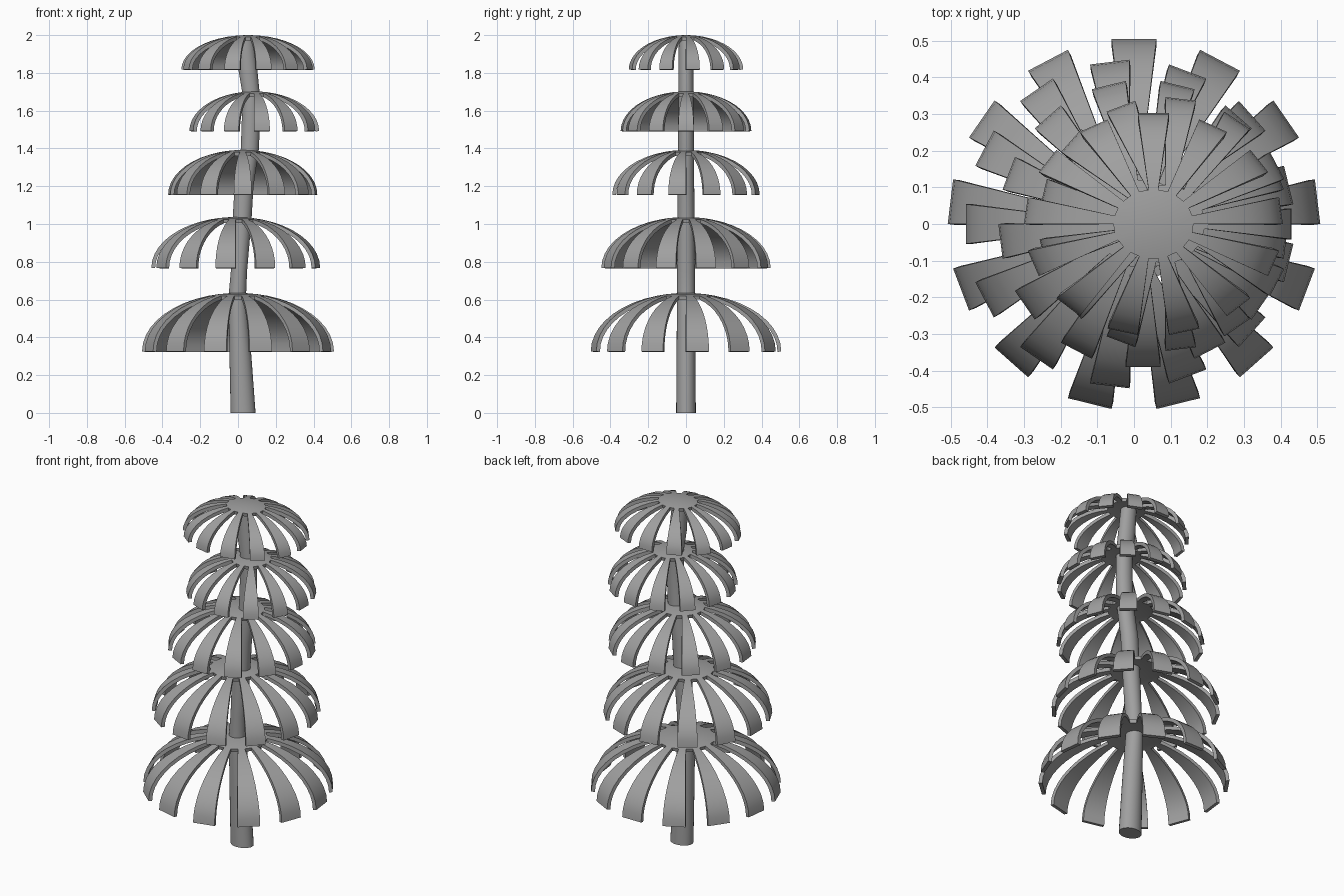
import bpy, bmesh, math

if "Cube" in bpy.data.objects:
    bpy.data.objects.remove(bpy.data.objects["Cube"])

GREY = bpy.data.materials.new("plain_grey")
GREY.diffuse_color = (0.35, 0.35, 0.35, 1)
GREY.use_nodes = True
GREY.node_tree.nodes["Principled BSDF"].inputs["Base Color"].default_value = GREY.diffuse_color


def finish(bm, name, thickness=0.0):
    """Turn a bmesh into a smooth object, optionally thickened inwards."""
    bmesh.ops.recalc_face_normals(bm, faces=bm.faces)
    mesh = bpy.data.meshes.new(name)
    bm.to_mesh(mesh)
    bm.free()
    obj = bpy.data.objects.new(name, mesh)
    bpy.context.collection.objects.link(obj)
    mesh.materials.append(GREY)
    bpy.ops.object.select_all(action='DESELECT')
    obj.select_set(True)
    bpy.context.view_layer.objects.active = obj
    if thickness:
        mod = obj.modifiers.new("thickness", 'SOLIDIFY')
        mod.thickness = thickness
        mod.offset = -1
        bpy.ops.object.modifier_apply(modifier=mod.name)
    bpy.ops.object.shade_smooth_by_angle(angle=math.radians(35))
    return obj


def branch_tier(name, cx, rx, ry, z0, z1, start):
    """Half ellipsoid with a closed cap and 13 drooping strips."""
    columns, rings, cap = 26, 12, 3
    bm = bmesh.new()
    step = math.tau / columns
    first = math.radians(start) - step / 2
    apex = bm.verts.new((cx, 0, z1))
    grid = []
    # Cap rings end at 18 degrees, strips continue down to the rim
    tilts = [6, 12, 18] + [18 + 8 * k for k in range(1, rings - cap + 1)]
    for t in tilts:
        t = math.radians(t)
        grid.append([bm.verts.new((cx + rx * math.sin(t) * math.cos(first + i * step),
                                   ry * math.sin(t) * math.sin(first + i * step),
                                   z0 + (z1 - z0) * math.cos(t)))
                     for i in range(columns)])
    for i in range(columns):
        j = (i + 1) % columns
        bm.faces.new((apex, grid[0][i], grid[0][j]))
        for k in range(rings - 1):
            if k < cap - 1 or i % 2 == 0:
                bm.faces.new((grid[k][i], grid[k + 1][i], grid[k + 1][j], grid[k][j]))
    finish(bm, name, 0.02)


# Branch tiers: centre x, radius x, radius y, rim z, top z, angle of first strip
TIERS = [
    (0.0, 0.508, 0.508, 0.325, 0.635, 90),
    (-0.012, 0.450, 0.448, 0.768, 1.037, 180),
    (0.025, 0.395, 0.393, 1.155, 1.392, 270),
    (0.086, 0.346, 0.346, 1.492, 1.702, 0),
    (0.053, 0.353, 0.305, 1.818, 2.0, 90),
]
for n, tier in enumerate(TIERS, 1):
    branch_tier(f"branch_tier_{n}", *tier)

# Trunk rings: z, centre x, radius x
TRUNK = [(0, 0.027, 0.066), (0.3, 0.013, 0.058), (0.63, -0.003, 0.046),
         (0.75, 0.005, 0.043), (1.03, 0.022, 0.05), (1.2, 0.032, 0.05),
         (1.4, 0.063, 0.048), (1.55, 0.068, 0.048), (1.7, 0.068, 0.046),
         (1.82, 0.052, 0.05), (1.985, 0.037, 0.045)]
bm = bmesh.new()
SIDES = 24
loops = []
for z, cx, rx in TRUNK:
    ry = 0.052 - 0.014 * z / 2
    loops.append([bm.verts.new((cx + rx * math.cos(a), ry * math.sin(a), z))
                  for a in (math.tau * i / SIDES for i in range(SIDES))])
for lo, hi in zip(loops, loops[1:]):
    for i in range(SIDES):
        j = (i + 1) % SIDES
        bm.faces.new((lo[i], lo[j], hi[j], hi[i]))
bm.faces.new(loops[0][::-1])
bm.faces.new(loops[-1])
finish(bm, "trunk")
